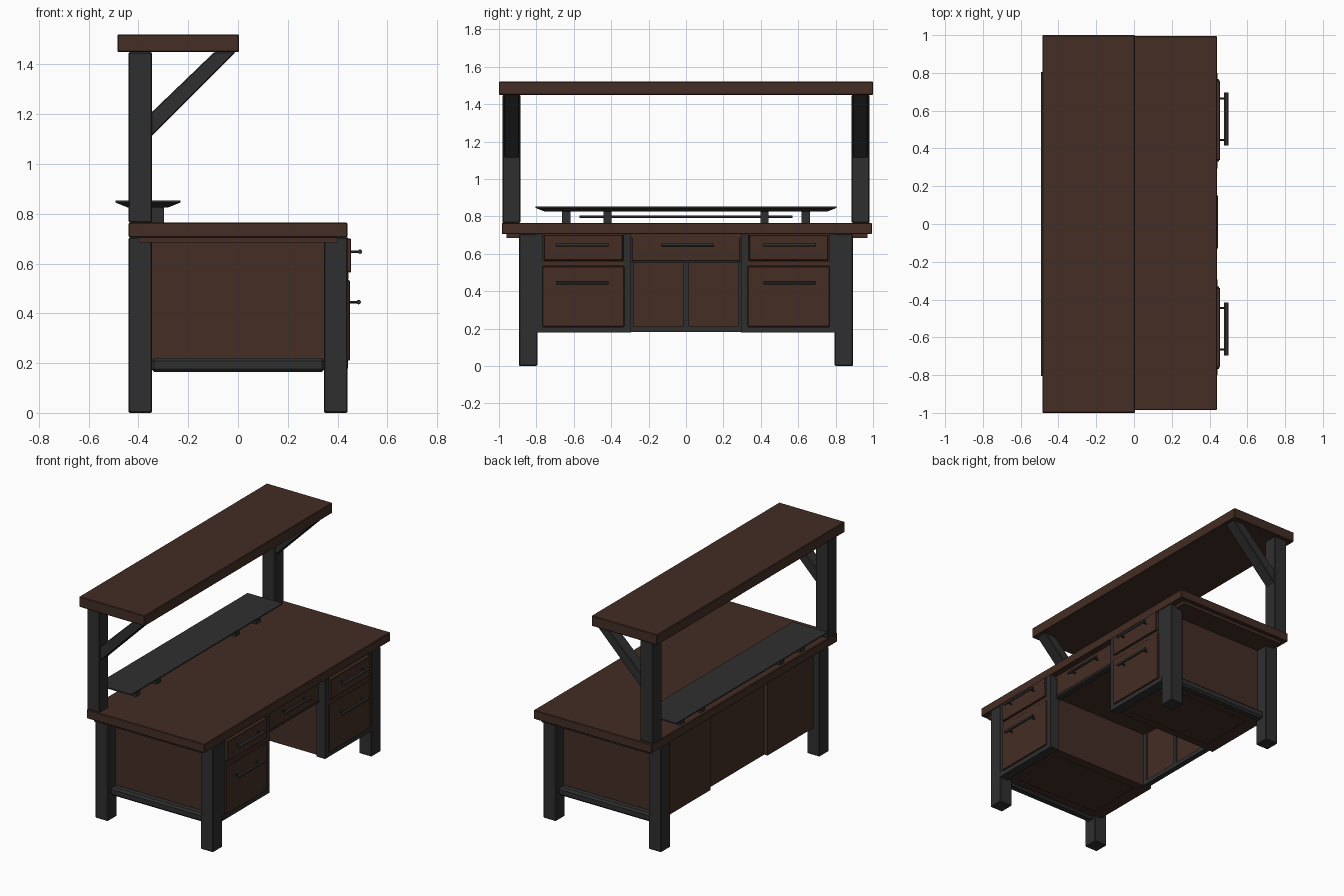
import bpy, bmesh
from mathutils import Vector

old = bpy.data.objects.get("Cube")
if old:
    bpy.data.objects.remove(old, do_unlink=True)


def material(name, rgb):
    m = bpy.data.materials.new(name)
    m.use_nodes = True
    m.diffuse_color = (*rgb, 1)
    bsdf = m.node_tree.nodes["Principled BSDF"]
    bsdf.inputs["Base Color"].default_value = (*rgb, 1)
    bsdf.inputs["Roughness"].default_value = 0.7
    return m


WOOD = material("dark_brown_wood", (0.056, 0.026, 0.018))
METAL = material("charcoal_metal", (0.028, 0.028, 0.028))


def finish(name, bm, mat, bevel=0.0):
    bmesh.ops.recalc_face_normals(bm, faces=bm.faces)
    mesh = bpy.data.meshes.new(name)
    bm.to_mesh(mesh)
    bm.free()
    mesh.materials.append(mat)
    ob = bpy.data.objects.new(name, mesh)
    bpy.context.collection.objects.link(ob)
    if bevel:
        mod = ob.modifiers.new("edge_bevel", 'BEVEL')
        mod.width = bevel
        mod.segments = 1
    return ob


def box(name, x, y, z, mat, bevel=0.0, taper=0.0):
    """Box from (min, max) ranges; taper narrows its underside."""
    bm = bmesh.new()
    bmesh.ops.create_cube(bm, size=1)
    lo, hi = Vector((x[0], y[0], z[0])), Vector((x[1], y[1], z[1]))
    for v in bm.verts:
        sign = v.co * 2
        under = v.co.z < 0
        v.co = (lo + hi) / 2 + Vector([s * d / 2 for s, d in zip(sign, hi - lo)])
        if under:
            v.co.x -= sign.x * taper
            v.co.y -= sign.y * taper
    return finish(name, bm, mat, bevel)


def rod(name, a, b, radius, mat, sides=12):
    a, b = Vector(a), Vector(b)
    bm = bmesh.new()
    bmesh.ops.create_cone(bm, cap_ends=True, segments=sides, radius1=radius,
                          radius2=radius, depth=(b - a).length)
    turn = (b - a).to_track_quat('Z', 'Y')
    for v in bm.verts:
        v.co = turn @ v.co + (a + b) / 2
    return finish(name, bm, mat)


def span(side, a, b):
    """Mirror a y range to the chosen side."""
    return tuple(sorted((side * a, side * b)))


def handle(name, x, y, z):
    rod(name + "_bar", (x + 0.035, y - 0.14, z), (x + 0.035, y + 0.14, z), 0.009, METAL)
    for i, d in enumerate((-0.11, 0.11)):
        rod(f"{name}_stem_{i}", (x - 0.005, y + d, z), (x + 0.035, y + d, z), 0.005, METAL)


# Slabs
box("tabletop", (-0.44, 0.44), (-0.985, 0.995), (0.705, 0.765), WOOD, 0.004)
box("top_underlay", (-0.40, 0.40), (-0.96, 0.97), (0.685, 0.705), WOOD)
box("overhead_shelf", (-0.485, 0.005), (-1, 1), (1.45, 1.52), WOOD, 0.004)

for side, tag in ((-1, "right"), (1, "left")):
    # Legs, uprights and braces
    for end, x in (("back", (-0.44, -0.345)), ("front", (0.345, 0.44))):
        box(f"{tag}_{end}_leg", x, span(side, 0.795, 0.893), (0, 0.705), METAL, 0.005)
    box(f"{tag}_upright", (-0.44, -0.345), span(side, 0.885, 0.982), (0.765, 1.45), METAL, 0.005)
    bm = bmesh.new()
    ring = [bm.verts.new((x, side * 0.892, z)) for x, z in
            ((-0.35, 1.11), (-0.35, 1.205), (-0.095, 1.45), (-0.01, 1.45))]
    face = bm.faces.new(ring)
    grown = bmesh.ops.extrude_face_region(bm, geom=[face])["geom"]
    bmesh.ops.translate(bm, vec=(0, side * 0.08, 0),
                        verts=[g for g in grown if isinstance(g, bmesh.types.BMVert)])
    finish(f"{tag}_brace", bm, METAL, 0.004)
    box(f"{tag}_lower_rail", (-0.35, 0.35), span(side, 0.805, 0.865), (0.165, 0.22), METAL, 0.012)

    # Cabinet body and front frame
    box(f"{tag}_cabinet", (-0.395, 0.425), span(side, 0.305, 0.81), (0.185, 0.70), WOOD)
    box(f"{tag}_cabinet_floor", (-0.30, 0.33), span(side, 0.36, 0.75), (0.178, 0.186), WOOD)
    box(f"{tag}_outer_stile", (0.38, 0.438), span(side, 0.765, 0.80), (0.18, 0.705), METAL)
    box(f"{tag}_inner_stile", (0.38, 0.443), span(side, 0.295, 0.335), (0.18, 0.705), METAL)
    box(f"{tag}_bottom_strip", (0.38, 0.443), span(side, 0.295, 0.80), (0.178, 0.208), METAL)

    # Drawers
    box(f"{tag}_drawer_ledge", (0.42, 0.445), span(side, 0.335, 0.765), (0.535, 0.562), WOOD)
    box(f"{tag}_upper_drawer", (0.42, 0.455), span(side, 0.338, 0.76), (0.565, 0.70), WOOD, 0.003)
    box(f"{tag}_lower_drawer", (0.42, 0.45), span(side, 0.33, 0.768), (0.21, 0.533), WOOD, 0.003)
    for level, z, x in (("upper", 0.648, 0.455), ("lower", 0.445, 0.45)):
        handle(f"{tag}_{level}_handle", x, side * 0.555, z)

    # Kneehole back frame and instrument shelf feet
    box(f"{tag}_back_stile", (-0.36, -0.335), span(side, 0.278, 0.306), (0.185, 0.56), METAL)
    for i, y in enumerate((0.42, 0.64)):
        box(f"{tag}_shelf_foot_{i}", (-0.42, -0.297), span(side, y - 0.022, y + 0.022),
            (0.76, 0.83), METAL)

# Kneehole
box("kneehole_back", (-0.37, -0.345), (-0.306, 0.306), (0.185, 0.70), WOOD)
box("kneehole_back_stile", (-0.36, -0.335), (-0.016, 0.016), (0.185, 0.56), METAL)
box("kneehole_bottom_rail", (-0.365, -0.33), (-0.306, 0.306), (0.182, 0.21), METAL)
box("middle_drawer_box", (-0.35, 0.39), (-0.306, 0.306), (0.56, 0.695), WOOD)
box("middle_drawer_front", (0.38, 0.40), (-0.288, 0.288), (0.562, 0.69), WOOD, 0.003)
box("middle_drawer_rail", (0.36, 0.40), (-0.306, 0.306), (0.55, 0.562), METAL)
handle("middle_handle", 0.40, 0.01, 0.645)

# Small raised shelf with tapered underside and a bar beneath
box("small_shelf", (-0.492, -0.232), (-0.805, 0.805), (0.825, 0.845), METAL, taper=0.05)
box("small_shelf_top", (-0.492, -0.232), (-0.805, 0.805), (0.845, 0.853), METAL)
rod("shelf_bar", (-0.36, -0.57, 0.797), (-0.36, 0.57, 0.797), 0.007, METAL)

# Smooth only the round rods
bpy.ops.object.select_all(action='DESELECT')
for ob in bpy.context.collection.objects:
    if ob.type == 'MESH' and ob.name.endswith(("_bar", "_stem_0", "_stem_1")):
        ob.select_set(True)
        bpy.context.view_layer.objects.active = ob
bpy.ops.object.shade_smooth_by_angle()
